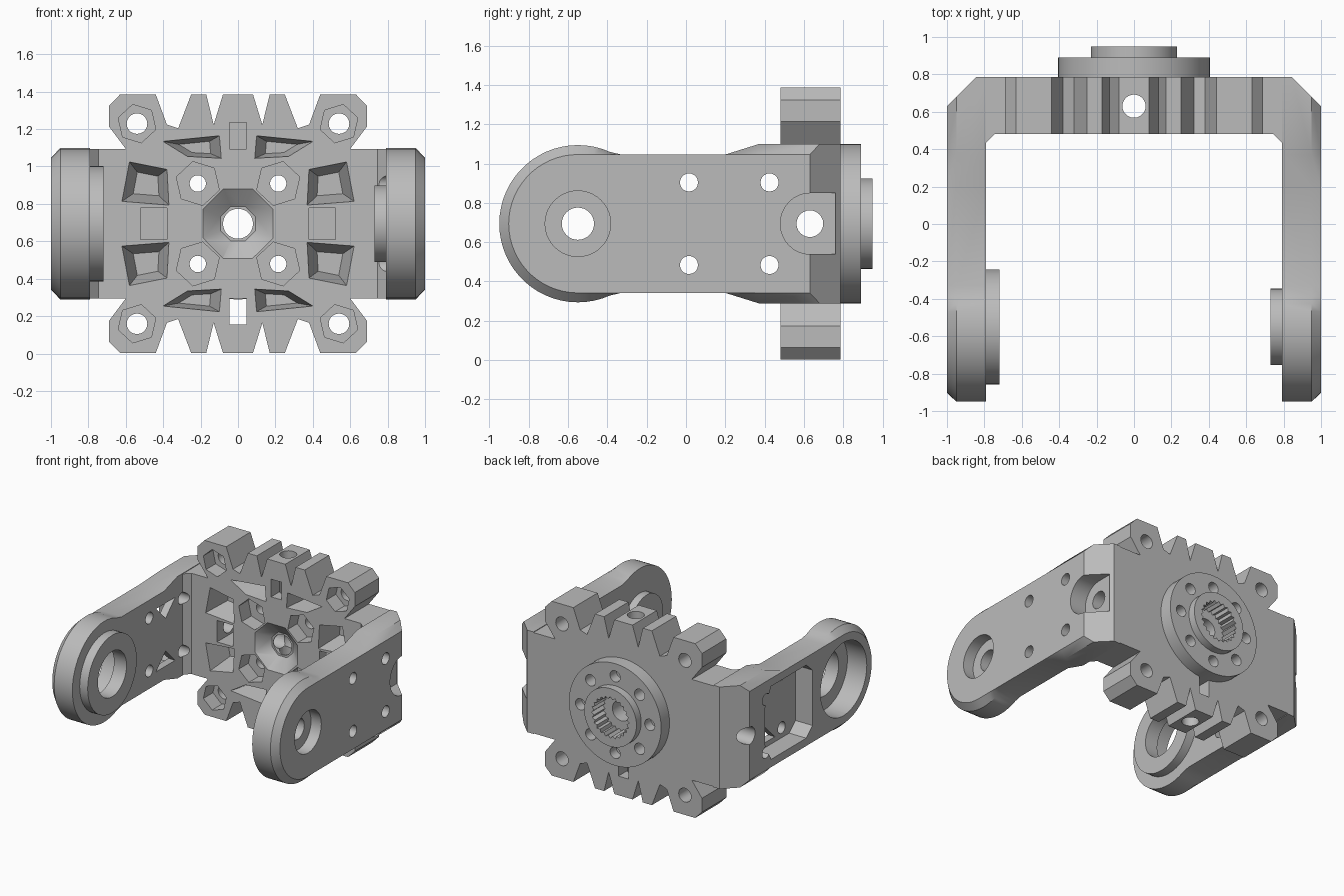
import bpy, bmesh, math
from mathutils import Vector

if "Cube" in bpy.data.objects:
    bpy.data.objects.remove(bpy.data.objects["Cube"])

CZ = 0.694          # height of the model's centre line
PIV = -0.55         # y of the arm pivots

grey = bpy.data.materials.new("dark_grey")
grey.diffuse_color = (.5, .5, .5, 1)
grey.use_nodes = True
grey.node_tree.nodes["Principled BSDF"].inputs["Base Color"].default_value = grey.diffuse_color


def ring(cx, cy, r, n=32, rot=0.0):
    return [(cx + r * math.cos(rot + 2 * math.pi * i / n),
             cy + r * math.sin(rot + 2 * math.pi * i / n)) for i in range(n)]


def rect(x0, y0, x1, y1):
    return [(x0, y0), (x1, y0), (x1, y1), (x0, y1)]


def place(axis, p, d):
    # 2D profile point plus depth along an axis
    return {'x': (d, p[0], p[1]), 'y': (p[0], d, p[1]), 'z': (p[0], p[1], d)}[axis]


def loft(name, axis, sections):
    """Solid through matching profiles: [(profile, depth), ...]"""
    bm = bmesh.new()
    loops = [[bm.verts.new(place(axis, p, d)) for p in prof] for prof, d in sections]
    n = len(loops[0])
    for a, b in zip(loops, loops[1:]):
        for i in range(n):
            j = (i + 1) % n
            bm.faces.new((a[i], a[j], b[j], b[i]))
    bm.faces.new(loops[0])
    bm.faces.new(loops[-1])
    bmesh.ops.recalc_face_normals(bm, faces=bm.faces)
    me = bpy.data.meshes.new(name)
    bm.to_mesh(me)
    bm.free()
    me.materials.append(grey)
    ob = bpy.data.objects.new(name, me)
    bpy.context.collection.objects.link(ob)
    return ob


def prism(name, axis, prof, a, b):
    return loft(name, axis, [(prof, a), (prof, b)])


def combine(ob, tool, op):
    tool.hide_render = True
    m = ob.modifiers.new("bool", 'BOOLEAN')
    m.operation, m.solver, m.object = op, 'EXACT', tool
    bpy.context.view_layer.objects.active = ob
    bpy.ops.object.modifier_apply(modifier=m.name)
    bpy.data.objects.remove(tool, do_unlink=True)


def cut(ob, axis, prof, a, b):
    combine(ob, prism("cutter", axis, prof, a, b), 'DIFFERENCE')


def add(ob, axis, prof, a, b):
    combine(ob, prism("part", axis, prof, a, b), 'UNION')


def smooth(ob):
    bpy.ops.object.select_all(action='DESELECT')
    ob.select_set(True)
    bpy.context.view_layer.objects.active = ob
    bpy.ops.object.shade_smooth_by_angle(angle=math.radians(30))


# ---- back plate with toothed outline
quad = [(.80, .40), (.60, .40), (.69, .52), (.69, .63), (.63, .692), (.44, .692),
        (.38, .53), (.32, .51), (.25, .692), (.17, .692), (.13, .53), (.08, .692)]
half = quad + [(-x, z) for x, z in reversed(quad)]
outline = [(x, CZ + z) for x, z in half + [(-x, -z) for x, z in half]]
plate = prism("back_plate", 'y', outline, .48, .785)

for sx in (-1, 1):
    for sz in (-1, 1):
        # screw holes with hexagonal nut pockets
        for x, z, r, hexr in ((.215, .215, .044, .12), (.54, .535, .055, .105)):
            cx, cz = sx * x, CZ + sz * z
            cut(plate, 'y', ring(cx, cz, r, 20), .4, .9)
            cut(plate, 'y', ring(cx, cz, hexr, 6, .3 * sx * sz), .4, .60)
        # tapered weight-saving pockets in the front
        for pocket in ([(.37, .10), (.62, .12), (.58, .33), (.38, .29)],
                       [(.09, .35), (.27, .36), (.40, .44), (.10, .47)]):
            mx = sum(x for x, z in pocket) / 4
            mz = sum(z for x, z in pocket) / 4
            secs = [([(sx * (mx + (x - mx) * k), CZ + sz * (mz + (z - mz) * k))
                      for x, z in pocket], y) for k, y in ((1.1, .44), (.55, .67))]
            combine(plate, loft("cutter", 'y', secs), 'DIFFERENCE')
# shallow funnel and centre bore
combine(plate, loft("cutter", 'y', [(ring(0, CZ, .24, 8, .39), .45),
                                    (ring(0, CZ, .10, 8, .39), .56)]), 'DIFFERENCE')
cut(plate, 'y', ring(0, CZ, .08), .4, .9)
# cross bores and square nut slots
cut(plate, 'x', ring(.63, CZ, .068, 24), -1.1, 1.1)
cut(plate, 'z', ring(0, .63, .062, 24), -.1, 1.5)
for s in (-1, 1):
    cut(plate, 'y', rect(-.045, CZ + s * .47 - .07, .045, CZ + s * .47 + .07),
        .4, .9 if s < 0 else .72)
    cut(plate, 'y', rect(s * .45 - .07, CZ - .085, s * .45 + .07, CZ + .085), .4, .72)
smooth(plate)

# ---- round coupling on the back
hub = prism("back_hub", 'y', ring(0, CZ, .405, 64), .785, .89)
add(hub, 'y', ring(0, CZ, .23, 48), .87, .95)
spline = [(r * math.cos(a), CZ + r * math.sin(a)) for i in range(48)
          for r, a in [((.165, .145)[i % 2], i * math.pi / 24)]]
cut(hub, 'y', spline, .81, 1.0)
cut(hub, 'y', ring(0, CZ, .08), .7, 1.0)
for i, (x, z) in enumerate(ring(0, CZ, .304, 8)):
    # the diagonal holes run through to the plate
    cut(hub, 'y', ring(x, z, .045, 16), .7 if i % 2 else .81, 1.0)
smooth(hub)


# ---- side arms
def arm_profile(r, wide, end):
    pts = [(end, wide), (.37, wide), (.20, .352), (-.33, .352)]
    low = [(y, -z) for y, z in reversed(pts)]
    for a in range(66, 295, 6):
        c, s = math.cos(math.radians(a)), math.sin(math.radians(a))
        # the bevel dies out where the disc meets the neck
        z = math.copysign(r if abs(c) < .42 and c > 0 and r < .36 else r * abs(s), s)
        pts.append((PIV + (.40 if c > 0 else r) * c, z))
    return [(y, z + CZ) for y, z in pts + low]


def make_arm(name, s):
    ob = loft(name, 'x', [(arm_profile(.40, .405, .785), s * .79),
                          (arm_profile(.40, .405, .785), s * .95),
                          (arm_profile(.352, .352, .785), s * 1.0)])
    # bevelled outer corner
    bm = bmesh.new()
    bm.from_mesh(ob.data)
    res = bmesh.ops.bisect_plane(bm, geom=bm.verts[:] + bm.edges[:] + bm.faces[:],
                                 plane_co=Vector((s * 1.0, .63, 0)),
                                 plane_no=Vector((s, 1, 0)), clear_outer=True)
    edges = [e for e in res['geom_cut'] if isinstance(e, bmesh.types.BMEdge)]
    bmesh.ops.holes_fill(bm, edges=edges, sides=0)
    bmesh.ops.recalc_face_normals(bm, faces=bm.faces)
    bm.to_mesh(ob.data)
    bm.free()
    # inner corner gusset
    add(ob, 'z', [(s * .795, .43), (s * .74, .485), (s * .795, .485)], CZ - .40, CZ + .40)
    # cross bore, with a recess on the right side
    cut(ob, 'x', ring(.63, CZ, .068, 24), s * .6, s * 1.1)
    if s > 0:
        cut(ob, 'x', [(.63 + .15 * math.cos(a), CZ + .155 * math.sin(a)) for a in
                      [math.pi * (.5 + i / 16) for i in range(17)]] +
            [(.76, CZ - .155), (.76, CZ + .155)], .86, 1.1)
    # four mounting holes
    for y in (.015, .425):
        for z in (-.21, .21):
            cut(ob, 'x', ring(y, CZ + z, .046, 20), s * .6, s * 1.1)
    return ob


right_arm = make_arm("right_arm", 1)
add(right_arm, 'x', ring(PIV, CZ, .205, 40), .73, .80)
cut(right_arm, 'x', ring(PIV, CZ, .167, 40), .91, 1.1)
cut(right_arm, 'x', ring(PIV, CZ, .082, 32), .6, 1.1)
smooth(right_arm)

# left arm: open bearing seat and hollowed web
left_arm = make_arm("left_arm", -1)
add(left_arm, 'x', ring(PIV, CZ, .308, 48), -.80, -.72)
cut(left_arm, 'x', ring(PIV, CZ, .29, 48), -1.1, -.83)
cut(left_arm, 'x', ring(PIV, CZ, .18, 40), -1.1, -.6)
cut(left_arm, 'x', [(-.16, CZ - .22), (-.08, CZ - .29), (.36, CZ - .29), (.44, CZ - .14),
                    (.44, CZ + .14), (.36, CZ + .29), (-.08, CZ + .29), (-.16, CZ + .22)],
    -1.1, -.85)
for sz in (-1, 1):
    cut(left_arm, 'x', [(.10, CZ + sz * .25), (.34, CZ + sz * .25), (.22, CZ + sz * .13)],
        -1.1, -.6)
smooth(left_arm)
